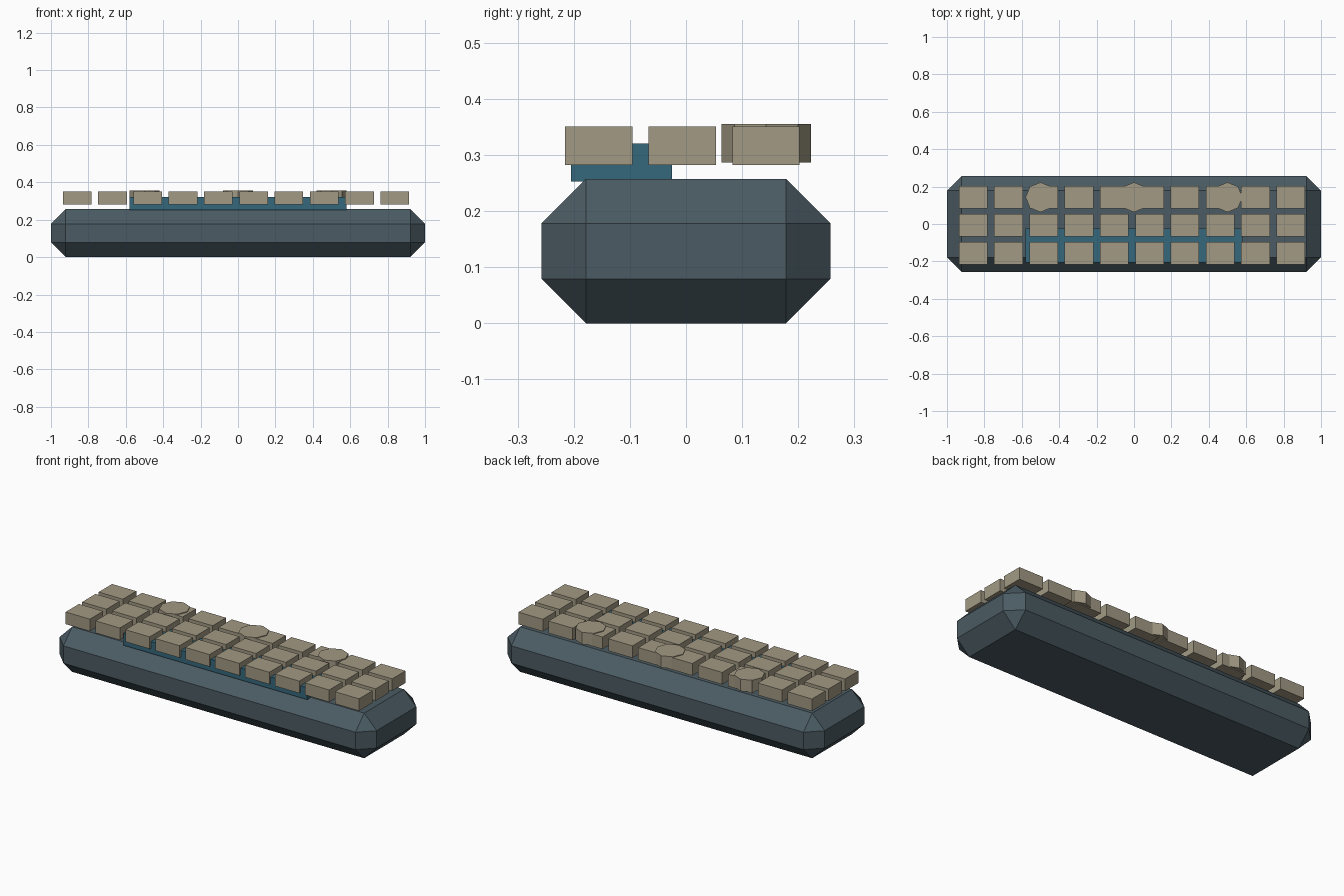
import bpy, bmesh
from mathutils import Matrix

if "Cube" in bpy.data.objects:
    bpy.data.objects.remove(bpy.data.objects["Cube"])


def material(name, rgb):
    m = bpy.data.materials.new(name)
    m.diffuse_color = (*rgb, 1)
    m.use_nodes = True
    m.node_tree.nodes["Principled BSDF"].inputs["Base Color"].default_value = m.diffuse_color
    return m


def add_part(name, bm, loc, mat):
    mesh = bpy.data.meshes.new(name)
    bm.to_mesh(mesh)
    bm.free()
    mesh.materials.append(mat)
    ob = bpy.data.objects.new(name, mesh)
    ob.location = loc
    bpy.context.collection.objects.link(ob)
    return ob


def box(name, size, loc, mat, chamfer=0):
    bm = bmesh.new()
    bmesh.ops.create_cube(bm, size=1, matrix=Matrix.Diagonal((*size, 1)))
    if chamfer:
        bmesh.ops.bevel(bm, geom=bm.edges[:], offset=chamfer, segments=1,
                        affect='EDGES', profile=0.5)
    return add_part(name, bm, loc, mat)


def knob(name, radius, height, loc, mat):
    bm = bmesh.new()
    bmesh.ops.create_cone(bm, cap_ends=True, segments=8, radius1=radius,
                          radius2=radius, depth=height)
    return add_part(name, bm, loc, mat)


slate = material("slate", (0.07, 0.105, 0.125))
teal = material("teal", (0.035, 0.14, 0.20))
beige = material("beige", (0.36, 0.32, 0.23))

# chamfered body
box("body", (2.0, 0.515, 0.257), (0, 0, 0.1285), slate, chamfer=0.079)

# raised panel under the front keys
box("panel", (1.16, 0.18, 0.068), (0, -0.115, 0.2865), teal)

# grid of keys
for row in range(3):
    for col in range(10):
        box(f"key_{row + 1}_{col + 1}", (0.153, 0.12, 0.069),
            (-0.86 + 0.1887 * col, -0.1555 + 0.149 * row, 0.3165), beige)

# octagonal knobs along the back row
for i, x in enumerate((-0.5, 0, 0.5)):
    knob(f"knob_{i + 1}", 0.08, 0.068, (x, 0.143, 0.321), beige)
